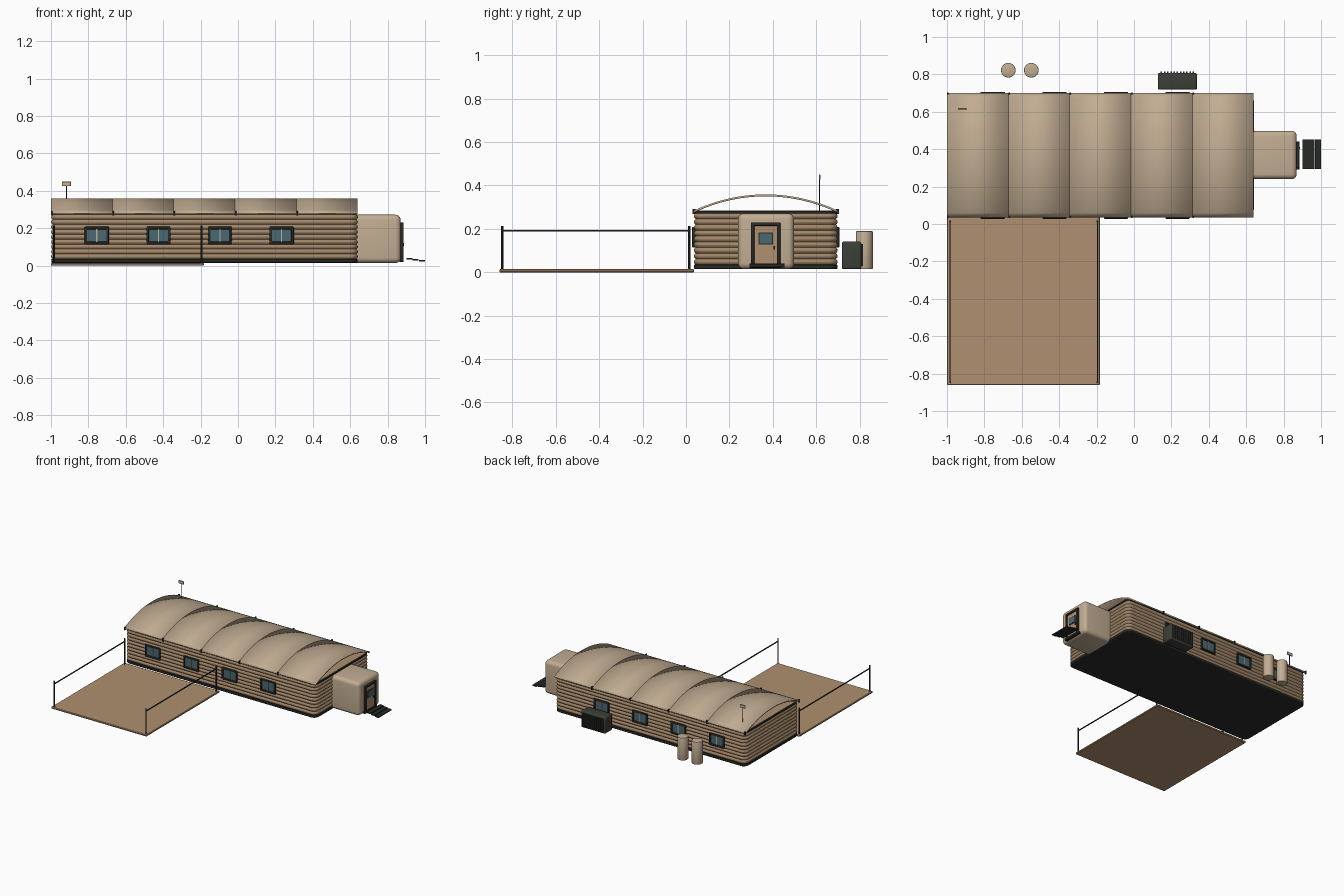
import bpy, bmesh, math
from mathutils import Matrix, Vector

if "Cube" in bpy.data.objects:
    bpy.data.objects.remove(bpy.data.objects["Cube"], do_unlink=True)


def material(name, rgb):
    m = bpy.data.materials.new(name)
    m.use_nodes = True
    m.diffuse_color = (*rgb, 1)
    m.node_tree.nodes["Principled BSDF"].inputs["Base Color"].default_value = (*rgb, 1)
    return m


CANVAS = material("sand canvas", (0.54, 0.42, 0.29))
TAN = material("tan boards", (0.43, 0.28, 0.16))
WALL = material("brown cladding", (0.36, 0.24, 0.14))
DARK = material("dark metal", (0.022, 0.024, 0.02))
GREEN = material("generator green", (0.045, 0.05, 0.038))
GLASS = material("blue glass", (0.07, 0.14, 0.17))


def finish(name, bm, mat, smooth=None):
    bmesh.ops.recalc_face_normals(bm, faces=bm.faces)
    me = bpy.data.meshes.new(name)
    bm.to_mesh(me)
    bm.free()
    me.materials.append(mat)
    ob = bpy.data.objects.new(name, me)
    bpy.context.collection.objects.link(ob)
    if smooth is not None:
        for o in bpy.context.selected_objects:
            o.select_set(False)
        ob.select_set(True)
        bpy.context.view_layer.objects.active = ob
        bpy.ops.object.shade_smooth_by_angle(angle=math.radians(smooth))
    return ob


def box(name, x, y, z, mat, bevel=0, segments=2):
    """Box from (low, high) ranges, optionally rounded."""
    bm = bmesh.new()
    size = [r[1] - r[0] for r in (x, y, z)]
    mid = [(r[0] + r[1]) / 2 for r in (x, y, z)]
    bmesh.ops.create_cube(bm, size=1, matrix=Matrix.Translation(mid) @ Matrix.Diagonal((*size, 1)))
    if bevel:
        bmesh.ops.bevel(bm, geom=bm.edges[:], offset=bevel, segments=segments,
                        profile=0.5, affect='EDGES')
    return finish(name, bm, mat, 35 if bevel else None)


def cylinder(name, x, y, z, radius, mat, sides=24, bevel=0):
    bm = bmesh.new()
    bmesh.ops.create_cone(bm, cap_ends=True, segments=sides, radius1=radius, radius2=radius,
                          depth=z[1] - z[0], matrix=Matrix.Translation((x, y, sum(z) / 2)))
    if bevel:
        rim = [e for e in bm.edges if abs(e.verts[0].co.z - e.verts[1].co.z) < 1e-5]
        bmesh.ops.bevel(bm, geom=rim, offset=bevel, segments=2, profile=0.5, affect='EDGES')
    return finish(name, bm, mat, 40)


X0, X1, Y0, Y1 = -0.995, 0.637, 0.04, 0.695
MID_Y = (Y0 + Y1) / 2


def rounded_outline(grow, radius=0.04, steps=5):
    pts = []
    corners = [(X1, Y1), (X0, Y1), (X0, Y0), (X1, Y0)]
    for i, (cx, cy) in enumerate(corners):
        cx += -radius if cx == X1 else radius
        cy += -radius if cy == Y1 else radius
        for s in range(steps + 1):
            a = math.pi / 2 * (i + s / steps)
            pts.append((cx + (radius + grow) * math.cos(a), cy + (radius + grow) * math.sin(a)))
    return pts


def stack(name, levels, mat, smooth):
    """Loft rounded outlines through (height, growth) levels."""
    bm = bmesh.new()
    rings = [[bm.verts.new((px, py, z)) for px, py in rounded_outline(g)] for z, g in levels]
    n = len(rings[0])
    for a, b in zip(rings, rings[1:]):
        for i in range(n):
            bm.faces.new((a[i], a[(i + 1) % n], b[(i + 1) % n], b[i]))
    bm.faces.new(rings[0])
    bm.faces.new(rings[-1])
    return finish(name, bm, mat, smooth)


# Main hall: plinth, ribbed cladding, flat ceiling
stack("plinth", [(0.014, -0.003), (0.018, 0.003), (0.034, 0.003), (0.036, -0.003)], DARK, None)
RIBS, PER = 9, 6
levels = []
for k in range(RIBS * PER + 1):
    t = k / PER
    levels.append((0.035 + 0.237 * t / RIBS, -0.004 + 0.008 * abs(math.sin(math.pi * t))))
stack("ribbed_walls", levels, WALL, 40)
stack("top_rail", [(0.272, 0.001), (0.282, 0.001)], DARK, None)
stack("ceiling", [(0.281, -0.008), (0.284, -0.008)], TAN, None)

# Arched roof in five shell sections
PITCH, HALF, RISE, THICK = 0.328, 0.334, 0.076, 0.009
R = (HALF ** 2 + RISE ** 2) / (2 * RISE)
SPAN = math.asin(HALF / R)
for s in range(5):
    bm = bmesh.new()
    xa = -1 + s * PITCH
    rows = []
    for i in range(25):
        a = SPAN * (2 * i / 24 - 1)
        row = []
        for px, r in ((xa, R), (xa + PITCH, R), (xa + PITCH, R - THICK), (xa, R - THICK)):
            row.append(bm.verts.new((px, MID_Y + r * math.sin(a), 0.359 - R + r * math.cos(a))))
        rows.append(row)
    for a, b in zip(rows, rows[1:]):
        for j in range(4):
            bm.faces.new((a[j], a[(j + 1) % 4], b[(j + 1) % 4], b[j]))
    bm.faces.new(rows[0])
    bm.faces.new(rows[-1])
    for f in bm.faces:
        f.smooth = True
    finish(f"roof_section_{s + 1}", bm, CANVAS)
    # Eave brackets at each seam
    for side, y in (("front", Y0 - 0.003), ("back", Y1 + 0.003)):
        box(f"eave_bracket_{side}_{s + 1}", (xa, xa + 0.008), (y - 0.006, y + 0.006),
            (0.268, 0.292), DARK)

# Windows on both long walls
for i in range(4):
    cx = -0.755 + i * 0.3295
    for side, y, d in (("front", Y0, -1), ("back", Y1, 1)):
        def rng(a, b):
            return tuple(sorted((y + d * a, y + d * b)))
        n = f"{side}_window_{i + 1}"
        for part, zz in (("sill", (0.114, 0.128)), ("head", (0.194, 0.208))):
            box(f"{n}_{part}", (cx - 0.065, cx + 0.065), rng(-0.006, 0.012), zz, DARK, 0.004)
        for part, ox in (("left_jamb", 0.058), ("right_jamb", -0.058)):
            box(f"{n}_{part}", (cx + ox - 0.007, cx + ox + 0.007), rng(-0.006, 0.012),
                (0.114, 0.208), DARK, 0.004)
        box(f"{n}_glass", (cx - 0.055, cx + 0.055), rng(-0.006, 0.007), (0.122, 0.2), GLASS)
        box(f"{n}_mullion", (cx - 0.003, cx + 0.003), rng(0.004, 0.01), (0.126, 0.196), CANVAS)

# Entrance vestibule with door
box("vestibule", (0.61, 0.87), (0.24, 0.498), (0.014, 0.272), CANVAS, 0.028, 5)
DY = 0.367
for name, yy, zz in (("door_left_jamb", (DY + 0.052, DY + 0.068), (0.03, 0.23)),
                     ("door_right_jamb", (DY - 0.068, DY - 0.052), (0.03, 0.23)),
                     ("door_head", (DY - 0.068, DY + 0.068), (0.214, 0.23)),
                     ("door_sill", (DY - 0.075, DY + 0.075), (0.02, 0.038))):
    box(name, (0.86, 0.886), yy, zz, DARK, 0.004)
box("door", (0.86, 0.877), (DY - 0.054, DY + 0.054), (0.034, 0.216), TAN)
box("door_window_frame", (0.87, 0.88), (DY - 0.034, DY + 0.034), (0.127, 0.183), DARK)
box("door_window", (0.87, 0.882), (DY - 0.029, DY + 0.029), (0.132, 0.178), GLASS)
box("door_handle", (0.876, 0.888), (DY + 0.036, DY + 0.044), (0.105, 0.12), DARK)

# Entrance steps
for i in range(3):
    x, z = 0.9 + i * 0.034, 0.033 - i * 0.006
    box(f"step_{i + 1}", (x, x + 0.032), (0.293, 0.453), (z, z + 0.008), DARK)

# Yard pad with fences on both sides
box("yard_pad", (-1, -0.183), (-0.86, 0.037), (0, 0.014), TAN, 0.003, 1)
for side, x in (("right", -0.983), ("left", -0.196)):
    for end, y in (("front", -0.847), ("rear", 0.015)):
        cylinder(f"{side}_{end}_fence_post", x, y, (0.01, 0.214), 0.005, DARK, 8)
    box(f"{side}_fence_rail", (x - 0.003, x + 0.003), (-0.847, 0.015), (0.187, 0.194), DARK)

# Generator with vertical cooling fins
box("generator", (0.127, 0.337), (0.718, 0.808), (0.014, 0.142), GREEN, 0.01, 3)
for i in range(11):
    x = 0.147 + i * 0.017
    box(f"generator_fin_{i + 1}", (x - 0.004, x + 0.004), (0.8, 0.816), (0.028, 0.13), GREEN)

# Storage tanks
for i, x in enumerate((-0.672, -0.549)):
    cylinder(f"tank_{i + 1}", x, 0.822, (0.014, 0.19), 0.039, CANVAS, 28, 0.004)

# Rooftop mast with sensor box
cylinder("mast", -0.917, 0.615, (0.285, 0.435), 0.003, DARK, 8)
box("mast_sensor", (-0.942, -0.893), (0.612, 0.619), (0.425, 0.45), CANVAS, 0.002, 1)
